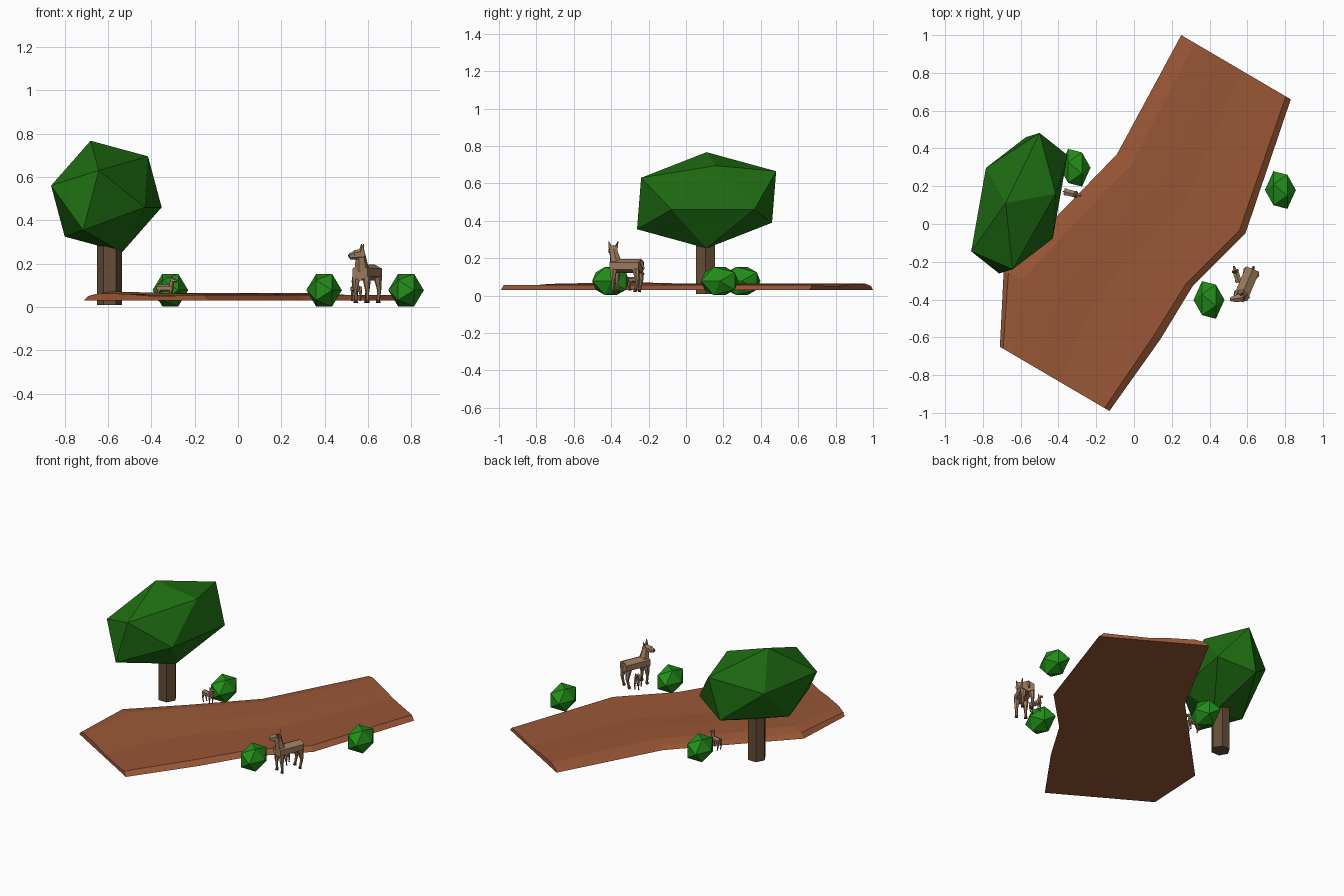
import bpy, bmesh, math
from mathutils import Vector, Matrix

if "Cube" in bpy.data.objects:
    bpy.data.objects.remove(bpy.data.objects["Cube"])


def material(name, rgb):
    m = bpy.data.materials.new(name)
    m.diffuse_color = (*rgb, 1)
    m.use_nodes = True
    m.node_tree.nodes["Principled BSDF"].inputs["Base Color"].default_value = m.diffuse_color
    return m


SOIL = material("soil", (0.32, 0.095, 0.037))
BARK = material("bark", (0.13, 0.075, 0.038))
LEAF = material("leaf", (0.013, 0.15, 0.006))
SHRUB = material("shrub", (0.017, 0.27, 0.01))
FUR = material("fur", (0.33, 0.2, 0.11))
DARK_FUR = material("dark_fur", (0.09, 0.05, 0.03))


def finish(bm, name, *mats, matrix=Matrix()):
    bmesh.ops.recalc_face_normals(bm, faces=bm.faces)
    me = bpy.data.meshes.new(name)
    bm.to_mesh(me)
    bm.free()
    for m in mats:
        me.materials.append(m)
    ob = bpy.data.objects.new(name, me)
    ob.matrix_world = matrix
    bpy.context.collection.objects.link(ob)
    return ob


def limb(bm, a, b, r1, r2, sides=6, flat=1.0, mat=0):
    """Tapered prism from point a to point b."""
    a, b = Vector(a), Vector(b)
    d = b - a
    rot = d.to_track_quat('Z', 'Y').to_matrix().to_4x4()
    m = Matrix.Translation((a + b) / 2) @ rot @ Matrix.Diagonal((1, flat, 1, 1))
    old = set(bm.faces)
    bmesh.ops.create_cone(bm, cap_ends=True, segments=sides, radius1=r1,
                          radius2=r2, depth=d.length, matrix=m)
    for f in set(bm.faces) - old:
        f.material_index = mat


def foliage(name, centre, half, mat):
    """Faceted ball: six points and their opposites, wrapped in a hull."""
    bm = bmesh.new()
    c = Vector(centre)
    for p in half:
        bm.verts.new(c + Vector(p))
        bm.verts.new(c - Vector(p))
    bmesh.ops.convex_hull(bm, input=bm.verts)
    finish(bm, name, mat)


# Winding dirt path: a shallow rut profile swept along five stations
stations = [((-.71, -.65), (-.13, -.99)), ((-.69, -.25), (.14, -.61)),
            ((-.40, .05), (.31, -.33)), ((-.09, .37), (.59, -.05)),
            ((.25, 1.0), (.83, .66))]
profile = [(0, .03), (.03, .05), (.12, .064), (.35, .06), (.55, .05),
           (.8, .053), (.955, .056), (1, .03)]
bm = bmesh.new()
rings = []
for i, (l, r) in enumerate(stations):
    ring = []
    for t, z in profile:
        p = Vector(l).lerp(Vector(r), t)
        lift = .008 if i == 1 and 0 < t < .2 else 0
        ring.append(bm.verts.new((p.x, p.y, z + lift)))
    rings.append(ring)
n = len(profile)
for a, b in zip(rings, rings[1:]):
    for k in range(n):
        bm.faces.new((a[k], a[(k + 1) % n], b[(k + 1) % n], b[k]))
bm.faces.new(rings[0])
bm.faces.new(rings[-1])
finish(bm, "dirt_path", SOIL)

# Tree
bm = bmesh.new()
bmesh.ops.create_cone(bm, cap_ends=True, segments=6, radius1=.058, radius2=.058,
                      depth=.31, matrix=Matrix.Translation((-.592, .105, .165))
                      @ Matrix.Rotation(math.pi / 2, 4, 'Z'))
finish(bm, "tree_trunk", BARK)
foliage("tree_crown", (-.607, .11, .51),
        [(-.073, 0, .257), (.192, .05, .185), (.107, .372, .155),
         (-.177, .187, .05), (-.255, -.255, .05), (-.035, -.35, .12)], LEAF)

# Bushes: icosahedra with a corner along x, stretched in y
r = .082
ico = [(r, 0, 0)]
for k in range(5):
    t = math.pi + k * math.tau / 5
    ico.append((.447 * r, 1.36 * .894 * r * math.cos(t), 1.08 * .894 * r * math.sin(t)))
for i, (x, y) in enumerate([(.397, -.402), (.775, .18), (-.312, .298)]):
    foliage(f"bush_{i + 1}", (x, y, .078), ico, SHRUB)


def deer(name, loc, heading, scale, turn):
    """Low-poly deer, built facing +x with feet at the origin height."""
    bm = bmesh.new()
    # body and tail
    limb(bm, (-.088, 0, .142), (.085, 0, .142), .045, .045, flat=.85)
    limb(bm, (-.085, 0, .165), (-.102, 0, .125), .01, .006, 4)
    # neck
    limb(bm, (.062, 0, .155), (.08, 0, .232), .034, .022)
    # legs
    for s in (-1, 1):
        for x, knee in ((.065, .004), (-.065, -.012)):
            limb(bm, (x, s * .026, .125), (x + knee, s * .03, .062), .021, .011)
            limb(bm, (x + knee, s * .03, .066), (x, s * .03, .012), .010, .008)
            limb(bm, (x, s * .03, .014), (x + .003, s * .03, 0), .009, .011, mat=1)
    # head, muzzle and ears, turned sideways
    head = bmesh.new()
    limb(head, (-.018, 0, .004), (.03, 0, -.002), .026, .022)
    limb(head, (.028, 0, -.003), (.052, 0, -.008), .02, .014)
    limb(head, (.051, 0, -.007), (.056, 0, -.009), .010, .008, mat=1)
    for s in (-1, 1):
        limb(head, (-.006, s * .016, .016), (-.01, s * .026, .05), .011, .002, 4)
    head.transform(Matrix.Translation((.08, 0, .226))
                   @ Matrix.Rotation(math.radians(turn), 4, 'Z'))
    tmp = bpy.data.meshes.new("head_tmp")
    head.to_mesh(tmp)
    head.free()
    bm.from_mesh(tmp)
    bpy.data.meshes.remove(tmp)
    m = (Matrix.Translation(loc) @ Matrix.Rotation(math.radians(heading), 4, 'Z')
         @ Matrix.Scale(scale, 4))
    finish(bm, name, FUR, DARK_FUR, matrix=m)


# Adult deer with two fawns
deer("adult_deer", (.595, -.318, .02), 247, .98, -57)
deer("fawn_near_adult", (.545, -.275, .028), 108, .4, 0)
deer("fawn_near_tree", (-.335, .163, .028), -14, .42, 0)
